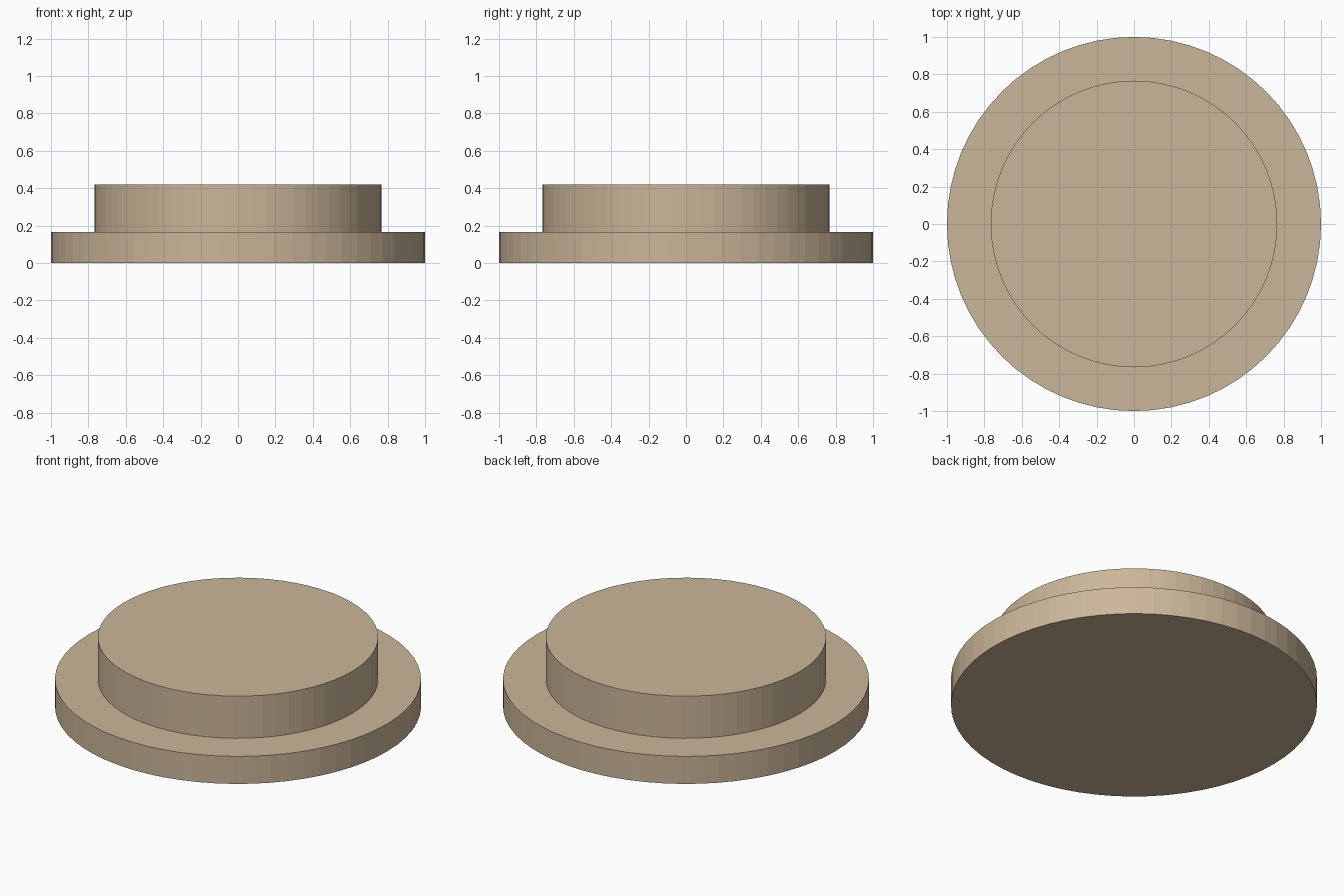
import bpy

if "Cube" in bpy.data.objects:
    bpy.data.objects.remove(bpy.data.objects["Cube"])

SIDES = 64

tan = bpy.data.materials.new("tan")
tan.diffuse_color = (0.60, 0.47, 0.32, 1.0)
tan.use_nodes = True
tan.node_tree.nodes["Principled BSDF"].inputs["Base Color"].default_value = tan.diffuse_color


def disc(name, radius, z0, z1):
    bpy.ops.mesh.primitive_cylinder_add(
        vertices=SIDES, radius=radius, depth=z1 - z0,
        location=(0, 0, (z0 + z1) / 2))
    obj = bpy.context.object
    obj.name = name
    obj.data.materials.append(tan)
    return obj


# Wide base flange
disc("base_flange", 1.0, 0.0, 0.166)

# Narrower raised plug standing on the flange
disc("raised_plug", 0.766, 0.166, 0.42)
